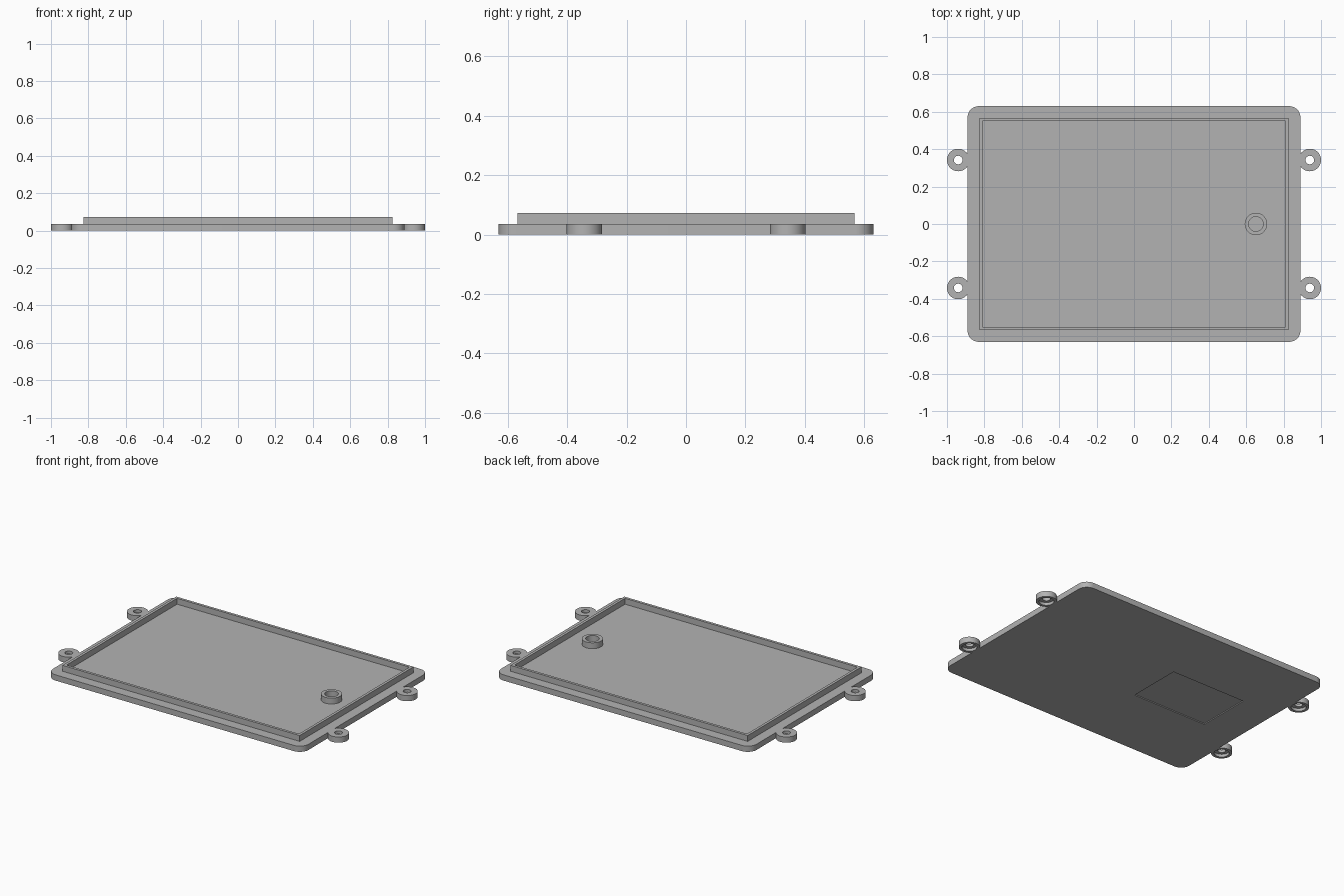
import bpy
import bmesh
import math

cube = bpy.data.objects.get("Cube")
if cube:
    bpy.data.objects.remove(cube, do_unlink=True)

PLATE_X, PLATE_Y, PLATE_Z = 0.89, 0.63, 0.036
TOP_Z = 0.073

grey = bpy.data.materials.new("grey_plastic")
grey.use_nodes = True
colour = (0.45, 0.45, 0.45, 1)
grey.diffuse_color = colour
grey.node_tree.nodes["Principled BSDF"].inputs["Base Color"].default_value = colour


def rounded_rect(hx, hy, r, steps=12):
    """Outline of a rectangle with rounded corners."""
    pts = []
    for i, (sx, sy) in enumerate([(1, 1), (-1, 1), (-1, -1), (1, -1)]):
        for k in range(steps + 1):
            a = math.pi / 2 * (i + k / steps)
            pts.append((sx * (hx - r) + r * math.cos(a), sy * (hy - r) + r * math.sin(a)))
    return pts


def rect(hx, hy):
    return [(hx, hy), (-hx, hy), (-hx, -hy), (hx, -hy)]


def circle(r, steps=48):
    return [(r * math.cos(math.tau * k / steps), r * math.sin(math.tau * k / steps))
            for k in range(steps)]


def prism(name, outline, z0, z1, at=(0, 0)):
    """Solid extruded straight up from a flat outline."""
    bm = bmesh.new()
    face = bm.faces.new([bm.verts.new((x + at[0], y + at[1], z0)) for x, y in outline])
    top = bmesh.ops.extrude_face_region(bm, geom=[face])["geom"]
    bmesh.ops.translate(bm, vec=(0, 0, z1 - z0),
                        verts=[v for v in top if isinstance(v, bmesh.types.BMVert)])
    bmesh.ops.recalc_face_normals(bm, faces=bm.faces)
    return add_object(name, bm)


def ring(name, outer, inner, z0, z1, at=(0, 0)):
    """Wall between two matching outlines."""
    bm = bmesh.new()
    loops = [[bm.verts.new((x + at[0], y + at[1], z)) for x, y in line]
             for line, z in ((outer, z0), (outer, z1), (inner, z1), (inner, z0))]
    n = len(outer)
    for a, b in zip(loops, loops[1:] + loops[:1]):
        for i in range(n):
            j = (i + 1) % n
            bm.faces.new((a[i], a[j], b[j], b[i]))
    bmesh.ops.recalc_face_normals(bm, faces=bm.faces)
    return add_object(name, bm)


def add_object(name, bm):
    mesh = bpy.data.meshes.new(name)
    bm.to_mesh(mesh)
    bm.free()
    mesh.materials.append(grey)
    obj = bpy.data.objects.new(name, mesh)
    bpy.context.collection.objects.link(obj)
    return obj


def cut(obj, cutter, keep=False):
    """Subtract the cutter and bake the result."""
    mod = obj.modifiers.new("cut", "BOOLEAN")
    mod.operation, mod.solver, mod.object = "DIFFERENCE", "EXACT", cutter
    bpy.context.view_layer.objects.active = obj
    bpy.ops.object.modifier_apply(modifier=mod.name)
    if not keep:
        bpy.data.objects.remove(cutter, do_unlink=True)


# Base plate with rounded corners
plate = prism("base_plate", rounded_rect(PLATE_X, PLATE_Y, 0.06), 0, PLATE_Z)
parts = [plate]

# Mounting tabs: through hole, wider recess underneath, trimmed to the plate edge
for sx, side in ((1, "left"), (-1, "right")):
    for sy, end in ((-1, "front"), (1, "back")):
        at = (sx * 0.94, sy * 0.342)
        tab = prism(f"{end}_{side}_tab", circle(0.06), 0, PLATE_Z, at)
        cut(tab, prism("hole_cutter", circle(0.023), -0.1, 0.1, at))
        cut(tab, prism("recess_cutter", circle(0.043), -0.1, 0.018, at))
        cut(tab, prism("edge_cutter", rect(PLATE_X, PLATE_Y), -0.1, 0.1))
        parts.append(tab)

# Shallow rectangular recess in the underside
cut(plate, prism("panel_cutter", rect(0.26, 0.173), -0.1, 0.006, (-0.393, 0.02)))

# Raised lip and round boss on the inner face
parts.append(ring("lip", rect(0.827, 0.567), rect(0.81, 0.55), PLATE_Z, TOP_Z))
parts.append(ring("boss", circle(0.06), circle(0.039), PLATE_Z, TOP_Z, (0.652, 0)))

# Smooth the round walls, keep the edges sharp
bpy.ops.object.select_all(action="DESELECT")
for part in parts:
    part.select_set(True)
bpy.context.view_layer.objects.active = plate
bpy.ops.object.shade_smooth_by_angle(angle=math.radians(30))
